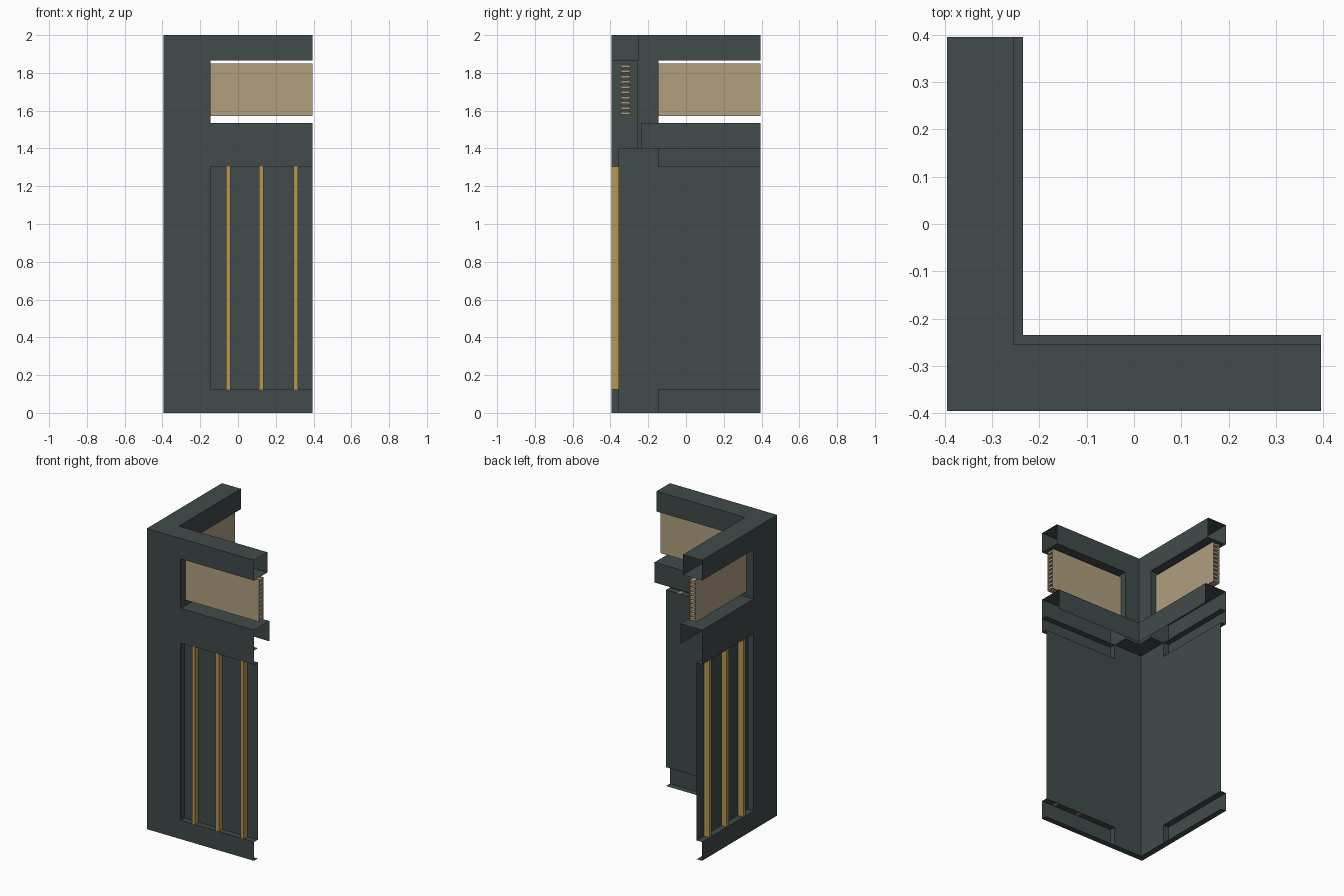
import bpy, bmesh

if "Cube" in bpy.data.objects:
    bpy.data.objects.remove(bpy.data.objects["Cube"], do_unlink=True)


def make_material(name, rgb):
    mat = bpy.data.materials.new(name)
    mat.use_nodes = True
    mat.diffuse_color = (*rgb, 1)
    mat.node_tree.nodes["Principled BSDF"].inputs["Base Color"].default_value = (*rgb, 1)
    return mat


SLATE = make_material("slate_wall", (0.053, 0.069, 0.069))
GOLD = make_material("gold_trim", (0.479, 0.305, 0.085))
TAN = make_material("tan_blind", (0.434, 0.346, 0.216))

# Key lines: along the wing, through its depth, and in height
OUT, END, JAMB = -0.395, 0.395, -0.145
BACK, POST, LEDGE = -0.355, -0.255, -0.235
PANEL_LOW, PANEL_TOP = 0.125, 1.305
BAND, SILL, HEAD, TOP = 1.4, 1.535, 1.865, 2.0


class Part:
    """Collects flat sheets and boxes given as (along, depth, height)."""

    def __init__(self, name, material, swap):
        self.name, self.material, self.swap = name, material, swap
        self.bm = bmesh.new()

    def sheet(self, along, depth, height, facing):
        spans = [along, depth, height]
        axis = next(i for i, s in enumerate(spans) if not isinstance(s, tuple))
        u, v = (axis + 1) % 3, (axis + 2) % 3
        points = []
        for i, j in ((0, 0), (1, 0), (1, 1), (0, 1)):
            p = [0, 0, 0]
            p[axis], p[u], p[v] = spans[axis], spans[u][i], spans[v][j]
            if self.swap:
                p[0], p[1] = p[1], p[0]
            points.append(p)
        # Swapping axes mirrors the winding
        if (facing < 0) != self.swap:
            points.reverse()
        self.bm.faces.new([self.bm.verts.new(p) for p in points])

    def box(self, *spans):
        for axis in range(3):
            for side, facing in ((0, -1), (1, 1)):
                face = list(spans)
                face[axis] = spans[axis][side]
                self.sheet(*face, facing)

    def finish(self):
        bmesh.ops.remove_doubles(self.bm, verts=self.bm.verts, dist=0.0001)
        mesh = bpy.data.meshes.new(self.name)
        self.bm.to_mesh(mesh)
        self.bm.free()
        mesh.materials.append(self.material)
        obj = bpy.data.objects.new(self.name, mesh)
        bpy.context.collection.objects.link(obj)


def build_wing(side, swap):
    def start(depth):
        # The second wing butts against the first at the corner
        return depth if swap else OUT

    opening = (JAMB, END)

    # Outer skin around the panel and the window
    wall = Part(side + "_wall", SLATE, swap)
    wall.sheet((OUT, JAMB), OUT, (0, TOP), -1)
    for height in ((0, PANEL_LOW), (PANEL_TOP, SILL), (HEAD, TOP)):
        wall.sheet(opening, OUT, height, -1)

    # Floor and band flanges, and the lower corner post
    for z in (0, BAND):
        wall.sheet((start(BACK), END), (OUT, BACK), z, -1)
    wall.sheet((BACK, JAMB), BACK, (0, BAND), 1)
    for height in ((0, PANEL_LOW), (PANEL_TOP, BAND)):
        wall.sheet(JAMB, (OUT, BACK), height, 1)
    wall.finish()

    # Recessed panel, open at the free end
    panel = Part(side + "_recessed_panel", SLATE, swap)
    panel.sheet(opening, BACK, (PANEL_LOW, PANEL_TOP), -1)
    panel.sheet(JAMB, (OUT, BACK), (PANEL_LOW, PANEL_TOP), 1)
    panel.sheet(opening, (OUT, BACK), PANEL_LOW, 1)
    panel.sheet(opening, (OUT, BACK), PANEL_TOP, -1)
    panel.finish()

    # Window ledge with its inner apron
    ledge = Part(side + "_window_ledge", SLATE, swap)
    ledge.sheet((start(LEDGE), END), (OUT, LEDGE), SILL, 1)
    ledge.sheet((LEDGE, END), LEDGE, (BAND, SILL), 1)
    ledge.finish()

    # Upper corner post beside the window
    post = Part(side + "_window_post", SLATE, swap)
    post.sheet((POST, JAMB), POST, (BAND, HEAD), 1)
    post.sheet(JAMB, (OUT, POST), (BAND, HEAD), 1)
    post.sheet((start(POST), JAMB), (BACK, POST), BAND, -1)
    post.finish()

    # Header beam, hollow at the free end
    header = Part(side + "_header", SLATE, swap)
    header.sheet((start(POST), END), (OUT, POST), TOP, 1)
    header.sheet(opening, (OUT, POST), HEAD, -1)
    header.sheet((POST, END), POST, (HEAD, TOP), 1)
    header.finish()

    # Vertical trim bars
    for number, centre in enumerate((-0.052, 0.124, 0.306), 1):
        bar = Part(f"{side}_trim_bar_{number}", GOLD, swap)
        bar.box((centre - 0.012, centre + 0.012), (OUT + 0.001, BACK - 0.001),
                (PANEL_LOW, PANEL_TOP))
        bar.finish()

    # Blind: two skins joined by thin ribs
    blind = Part(side + "_blind", TAN, swap)
    low, high, front, rear = 1.572, 1.85, -0.345, -0.297
    blind.box(opening, (front, front + 0.006), (low, high))
    blind.box(opening, (rear - 0.006, rear), (low, high))
    ribs = 10
    step = (high - low) / ribs
    for i in range(ribs):
        z = low + (i + 0.5) * step
        blind.box((JAMB, END - 0.002), (front + 0.006, rear - 0.006),
                  (z - step / 4, z + step / 4))
    blind.finish()


build_wing("front", False)
build_wing("right", True)
